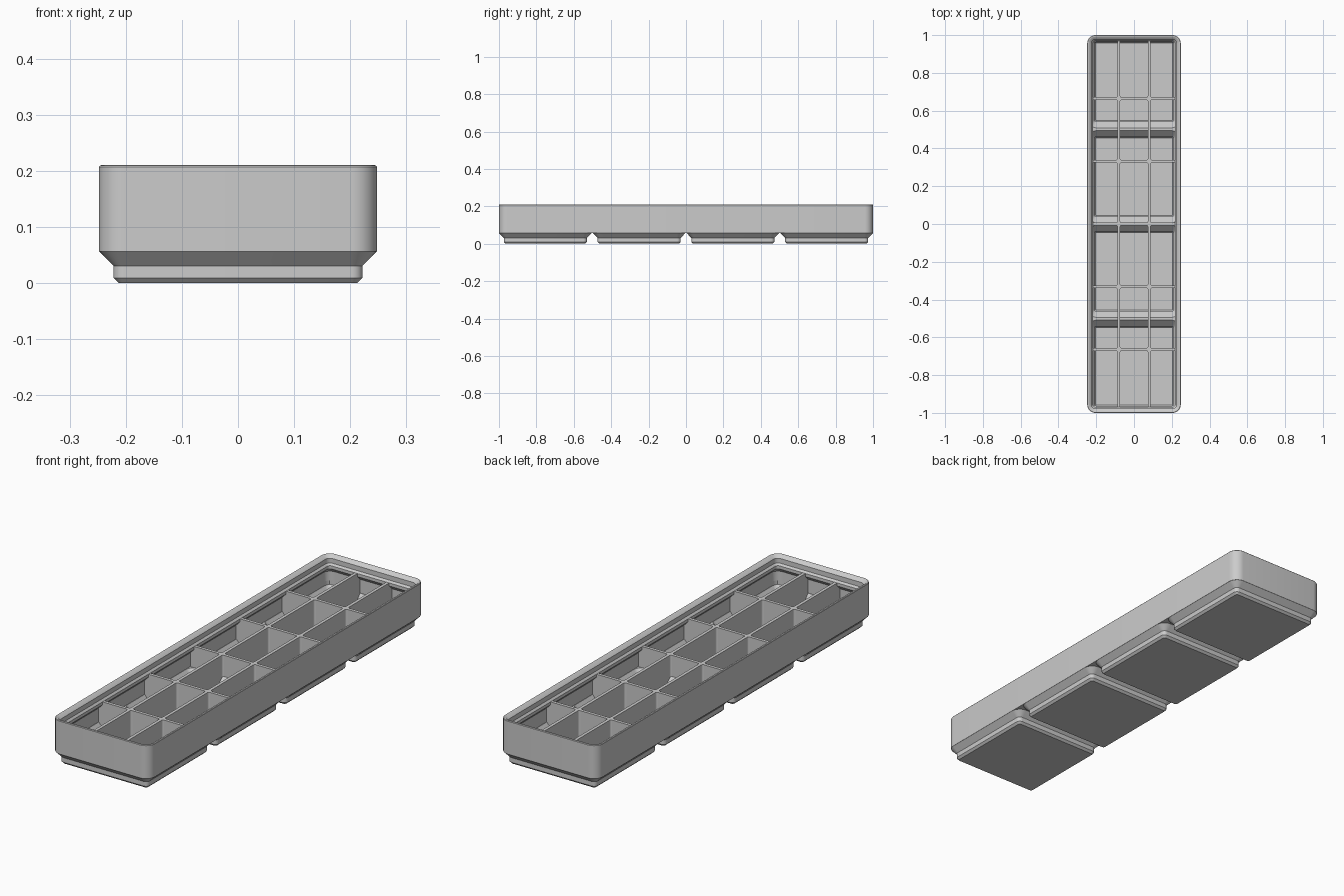
import bpy, bmesh
from math import sin, cos, pi

if "Cube" in bpy.data.objects:
    bpy.data.objects.remove(bpy.data.objects["Cube"], do_unlink=True)

HX, HY, R = 0.2478, 1.0, 0.0448      # tray half sizes and corner radius
PITCH = 0.5015                       # spacing of the feet
FEET = [(i - 1.5) * PITCH for i in range(4)]
COLS = [-0.0805, 0.0805]             # long divider positions
ROWS = [i * 0.332 for i in range(-2, 3)]
TOP, MID, T = 0.167, 0.062, 0.0072   # divider top, split height, half thickness

grey = bpy.data.materials.new("grey plastic")
grey.use_nodes = True
grey.diffuse_color = (0.6, 0.6, 0.6, 1)
grey.node_tree.nodes["Principled BSDF"].inputs["Base Color"].default_value = (0.6, 0.6, 0.6, 1)


def rounded(hx, hy, r, z, cy=0.0, n=8):
    """Ring of points around a rounded rectangle."""
    pts = []
    for k, (sx, sy) in enumerate([(1, 1), (-1, 1), (-1, -1), (1, -1)]):
        for i in range(n + 1):
            a = (k + i / n) * pi / 2
            pts.append((sx * (hx - r) + r * cos(a), cy + sy * (hy - r) + r * sin(a), z))
    return pts


def loft(bm, rings):
    """Skin a list of equal rings and cap both ends."""
    loops = [[bm.verts.new(p) for p in ring] for ring in rings]
    n = len(loops[0])
    for a, b in zip(loops, loops[1:]):
        for i in range(n):
            j = (i + 1) % n
            bm.faces.new((a[i], a[j], b[j], b[i]))
    bm.faces.new(loops[0][::-1])
    bm.faces.new(loops[-1])


def finish(name, bm):
    bmesh.ops.recalc_face_normals(bm, faces=bm.faces)
    mesh = bpy.data.meshes.new(name)
    bm.to_mesh(mesh)
    bm.free()
    mesh.materials.append(grey)
    ob = bpy.data.objects.new(name, mesh)
    bpy.context.collection.objects.link(ob)
    return ob


def activate(ob):
    bpy.ops.object.select_all(action="DESELECT")
    ob.select_set(True)
    bpy.context.view_layer.objects.active = ob


def combine(ob, tool, operation):
    """Apply a boolean and discard the helper."""
    tool.hide_render = True
    mod = ob.modifiers.new(operation.lower(), "BOOLEAN")
    mod.operation, mod.object, mod.solver = operation, tool, "EXACT"
    activate(ob)
    bpy.ops.object.modifier_apply(modifier=mod.name)
    bpy.data.objects.remove(tool, do_unlink=True)


# Tray wall: outside, stacking lip, inside, then the floor (inset, height)
profile = [(0, 0.0567), (0, 0.2075), (0.002, 0.2098), (0.005, 0.2105), (0.009, 0.2095),
           (0.0227, 0.197), (0.0227, 0.1755), (0.031, TOP), (0.031, 0.153),
           (0.0113, 0.133), (0.0113, 0.07)]
bm = bmesh.new()
loft(bm, [rounded(HX - d, HY - d, max(R - d, 0.005), z) for d, z in profile])
tray = finish("tray", bm)

# Four stepped feet (half size, radius, height)
steps = [(0.2125, 0.0096, 0), (0.222, 0.019, 0.0096), (0.222, 0.019, 0.031),
         (0.2475, 0.0445, 0.057), (0.24, 0.037, 0.063)]
bm = bmesh.new()
for cy in FEET:
    loft(bm, [rounded(h, h, r, z, cy) for h, r, z in steps])
combine(tray, finish("feet", bm), "UNION")

# Hollow pocket inside each foot (half x, half y, radius, height)
pocket = [(0.205, 0.205, 0.004, 0.012), (0.21, 0.21, 0.008, 0.018), (0.21, 0.21, 0.008, 0.036),
          (0.235, 0.243, 0.033, 0.07), (0.235, 0.243, 0.033, 0.09)]
bm = bmesh.new()
for cy in FEET:
    rings = [rounded(hx, hy, r, z, cy) for hx, hy, r, z in pocket]
    loft(bm, [[(x, max(-0.987, min(0.987, y)), z) for x, y, z in ring] for ring in rings])
combine(tray, finish("pockets", bm), "DIFFERENCE")
activate(tray)
bpy.ops.object.shade_smooth_by_angle()


# Dividers: a thin panel is a (length, height) outline given thickness
def panel(bm, outline, pos, along_y):
    if along_y:
        rings = [[(pos + t, s, z) for s, z in outline] for t in (-T, T)]
    else:
        rings = [[(s, pos + t, z) for s, z in outline] for t in (-T, T)]
    loft(bm, rings)


def upper(half):
    return [(-half, MID), (half, MID), (half, TOP), (-half, TOP)]


def lower(c):
    right = [(0.208, 0.008), (0.216, 0.033), (0.242, MID)]
    return [(c + s, z) for s, z in right] + [(c - s, z) for s, z in right[::-1]]


def post(x, y, z0, r=0.008, n=5):
    """Rings of a cross-shaped post with rounded inner corners."""
    pts = []
    for k in range(4):
        for i in range(n + 1):
            a = i / n * pi / 2
            u, v = T + r - r * sin(a), T + r - r * cos(a)
            u, v = v, u
            u, v = (T + r - r * cos(pi / 2 - a), T + r - r * sin(pi / 2 - a))
            for _ in range(k):
                u, v = -v, u
            pts.append((x + u, y + v))
    return [[(px, py, z) for px, py in pts] for z in (z0, TOP)]


bm = bmesh.new()
for x in COLS:
    panel(bm, upper(HY - 0.005), x, True)
    for cy in FEET:
        panel(bm, lower(cy), x, True)
for y in ROWS:
    panel(bm, upper(HX - 0.005), y, False)
    if y:
        panel(bm, lower(0), y, False)
    for x in COLS:
        loft(bm, post(x, y, 0.01 if y else MID))
dividers = finish("dividers", bm)
activate(dividers)
bpy.ops.object.shade_smooth_by_angle()
